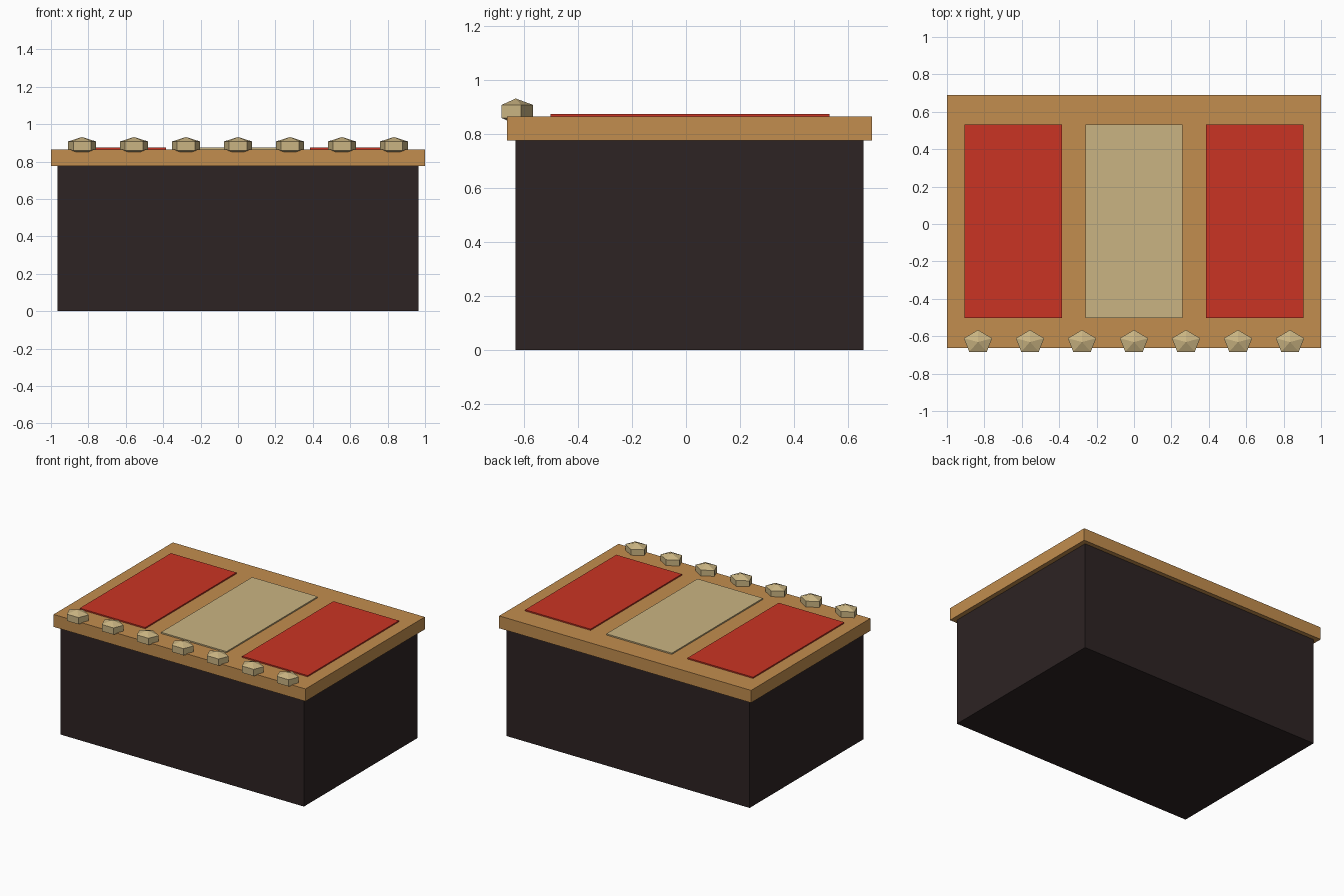
import bpy
import bmesh
from mathutils import Matrix

cube = bpy.data.objects.get("Cube")
if cube:
    bpy.data.objects.remove(cube, do_unlink=True)


def linear(c):
    c /= 255
    return c / 12.92 if c <= 0.04045 else ((c + 0.055) / 1.055) ** 2.4


def material(name, *rgb):
    color = [linear(c) for c in rgb] + [1]
    mat = bpy.data.materials.new(name)
    mat.use_nodes = True
    mat.diffuse_color = color
    mat.node_tree.nodes["Principled BSDF"].inputs["Base Color"].default_value = color
    return mat


def add_object(name, bm, mat):
    mesh = bpy.data.meshes.new(name)
    bm.to_mesh(mesh)
    bm.free()
    mesh.materials.append(mat)
    obj = bpy.data.objects.new(name, mesh)
    bpy.context.collection.objects.link(obj)
    return obj


def box(name, low, high, mat):
    size = [b - a for a, b in zip(low, high)]
    center = [(a + b) / 2 for a, b in zip(low, high)]
    bm = bmesh.new()
    bmesh.ops.create_cube(bm, size=1, matrix=Matrix.Translation(center) @ Matrix.Diagonal(size + [1]))
    return add_object(name, bm, mat)


dark = material("dark brown", 45, 35, 35)
wood = material("light wood", 194, 141, 78)
red = material("red cloth", 202, 52, 36)
tan = material("tan cloth", 202, 180, 130)
stone = material("tan stone", 202, 180, 130)

# Solid base and overhanging top
box("base", (-0.966, -0.632, 0), (0.966, 0.658, 0.777), dark)
box("top_slab", (-1, -0.663, 0.776), (1, 0.69, 0.865), wood)

# Three thin cloth panels on the top
for name, x, mat in (("right", -0.645, red), ("middle", 0, tan), ("left", 0.645, red)):
    box(name + "_panel", (x - 0.26, -0.502, 0.865), (x + 0.26, 0.532, 0.874), mat)

# Row of faceted studs along the front edge
for i in range(7):
    bm = bmesh.new()
    place = Matrix.Translation(((i - 3) * 0.278, -0.631, 0.883))
    bmesh.ops.create_uvsphere(bm, u_segments=5, v_segments=3, radius=1,
                              matrix=place @ Matrix.Diagonal((0.092, 0.075, 0.048, 1)))
    add_object(f"stud_{i + 1}", bm, stone)
